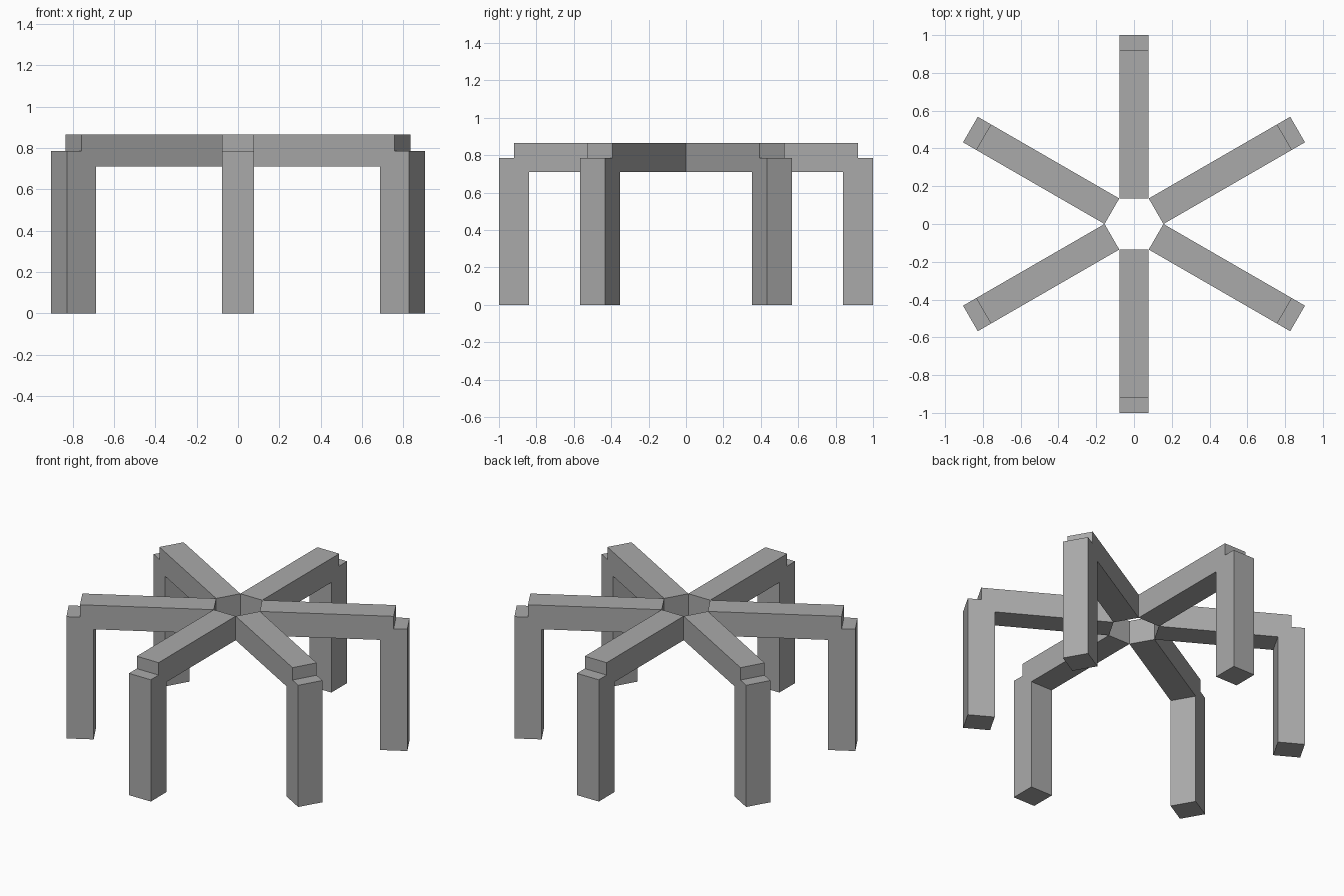
import bpy, bmesh, math
from mathutils import Matrix

if "Cube" in bpy.data.objects:
    bpy.data.objects.remove(bpy.data.objects["Cube"])

grey = bpy.data.materials.new("grey")
grey.diffuse_color = (0.4, 0.4, 0.4, 1)
grey.use_nodes = True
grey.node_tree.nodes["Principled BSDF"].inputs["Base Color"].default_value = grey.diffuse_color

HALF = 0.078  # half the beam width

# Side outline of one spoke with its leg: (distance from centre, height)
PROFILE = [(0.135, 0.71), (0.84, 0.71), (0.84, 0), (1.0, 0),
           (1.0, 0.785), (0.92, 0.785), (0.92, 0.865), (0.135, 0.865)]


def spoke_leg(name, angle):
    """Extrude the outline across its width and turn it around the centre."""
    bm = bmesh.new()
    face = bm.faces.new([bm.verts.new((r, -HALF, z)) for r, z in PROFILE])
    ext = bmesh.ops.extrude_face_region(bm, geom=[face])["geom"]
    verts = [v for v in ext if isinstance(v, bmesh.types.BMVert)]
    bmesh.ops.translate(bm, verts=verts, vec=(0, 2 * HALF, 0))
    bmesh.ops.recalc_face_normals(bm, faces=bm.faces[:])
    bm.transform(Matrix.Rotation(angle, 4, 'Z'))
    mesh = bpy.data.meshes.new(name)
    bm.to_mesh(mesh)
    bm.free()
    mesh.materials.append(grey)
    bpy.context.collection.objects.link(bpy.data.objects.new(name, mesh))


# Six spokes whose inner ends leave an open hexagon
for i in range(6):
    spoke_leg(f"spoke_leg_{i + 1}", math.radians(30 + 60 * i))
